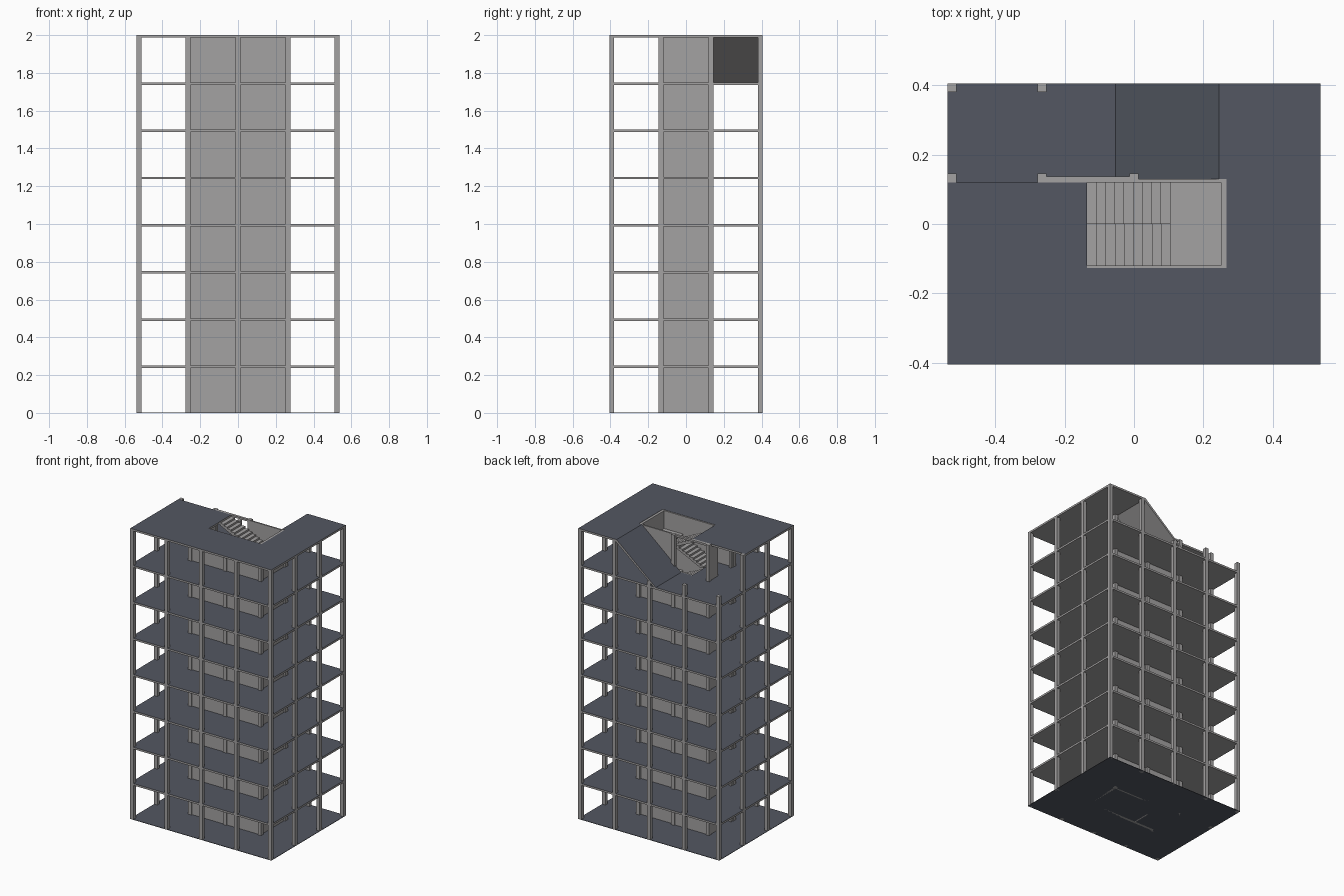
import bpy, bmesh

if "Cube" in bpy.data.objects:
    bpy.data.objects.remove(bpy.data.objects["Cube"])

H = 0.25          # storey height
T = 0.013         # slab thickness
FLOORS = 8
TOP = H * FLOORS


def material(name, rgb):
    m = bpy.data.materials.new(name)
    m.diffuse_color = (*rgb, 1)
    m.use_nodes = True
    m.node_tree.nodes["Principled BSDF"].inputs["Base Color"].default_value = m.diffuse_color
    return m


CONCRETE = material("concrete grey", (0.37, 0.36, 0.36))
FLOOR = material("floor slate", (0.088, 0.097, 0.122))


def finish(name, bm, blue_rule=lambda f: False):
    bmesh.ops.recalc_face_normals(bm, faces=bm.faces)
    bm.normal_update()
    for f in bm.faces:
        f.material_index = 1 if blue_rule(f) else 0
    me = bpy.data.meshes.new(name)
    bm.to_mesh(me)
    bm.free()
    me.materials.append(CONCRETE)
    me.materials.append(FLOOR)
    ob = bpy.data.objects.new(name, me)
    bpy.context.collection.objects.link(ob)
    return ob


def prism(name, profile, y0, y1, rule=lambda f: False):
    """Profile in (x, z), extruded along y."""
    bm = bmesh.new()
    face = bm.faces.new([bm.verts.new((x, y0, z)) for x, z in profile])
    ext = bmesh.ops.extrude_face_region(bm, geom=[face])
    vs = [v for v in ext["geom"] if isinstance(v, bmesh.types.BMVert)]
    bmesh.ops.translate(bm, verts=vs, vec=(0, y1 - y0, 0))
    if not any(len(e.link_faces) == 1 for e in bm.edges):
        return finish(name, bm, rule)
    bm.faces.new([v for v in bm.verts if v not in vs])
    return finish(name, bm, rule)


def box(name, x0, x1, y0, y1, z0, z1):
    return prism(name, [(x0, z0), (x1, z0), (x1, z1), (x0, z1)], y0, y1)


XS = [-0.537, -0.135, 0.245, 0.267, 0.537]
YS = [-0.405, -0.127, 0.12, 0.13, 0.405]


def slab(name, z, thick, keep, rule):
    """Plate made of the grid cells that pass the keep rule."""
    bm = bmesh.new()
    v = [[bm.verts.new((x, y, z)) for y in YS] for x in XS]
    for i in range(4):
        for j in range(4):
            if keep((XS[i] + XS[i + 1]) / 2, (YS[j] + YS[j + 1]) / 2):
                bm.faces.new((v[i][j], v[i + 1][j], v[i + 1][j + 1], v[i][j + 1]))
    bmesh.ops.delete(bm, geom=[a for a in bm.verts if not a.link_faces], context='VERTS')
    tops = bm.faces[:]
    dup = bmesh.ops.duplicate(bm, geom=tops)
    rim = [e for e in bm.edges if e.is_boundary and e.verts[0].index >= -1]
    low = [g for g in dup["geom"] if isinstance(g, bmesh.types.BMVert)]
    lowset = set(low)
    vmap = {a: b for a, b in dup["vert_map"].items() if a not in lowset}
    bmesh.ops.translate(bm, verts=low, vec=(0, 0, -thick))
    for e in rim:
        a, b = e.verts
        if a not in lowset:
            bm.faces.new((a, b, vmap[b], vmap[a]))
    return finish(name, bm, rule)


def in_well(x, y):
    return -0.135 < x < 0.267 and -0.127 < y < 0.13


def on_top(f):
    return f.normal.z > 0.5


# Ground plate, storey slabs and the broken roof
slab("ground_plate", 0.003, 0.003, lambda x, y: True, lambda f: True)
for k in range(1, FLOORS):
    slab(f"floor_slab_{k}", k * H, T, lambda x, y: not in_well(x, y), on_top)
slab("roof_slab", TOP, T,
     lambda x, y: not in_well(x, y) and not (x < 0.245 and y > 0.12), on_top)

# Fallen roof piece leaning on the top storey
prism("fallen_roof_piece",
      [(-0.054, TOP - H), (0.245, TOP), (0.255, TOP - T), (-0.036, TOP - H)],
      0.13, 0.405, on_top)

# Columns; the ones at the broken corner are shorter
C = 0.0125
for i, x in enumerate((-0.5245, -0.265, 0, 0.265, 0.5245)):
    for j, y in enumerate((-0.3925, -0.1325, 0.1325, 0.3925)):
        top = TOP - 0.002
        if j == 3 and i < 3:
            top = (1.815, 1.825, 1.78)[i]
        elif j == 2 and i < 3:
            top = TOP + 0.001
        box(f"column_{i}_{j}", x - C, x + C, y - C, y + C, 0, top)

# Stair core walls
W = TOP - 0.002
box("core_front_wall", -0.265, 0.265, -0.137, -0.12, 0, W)
box("core_right_wall", 0.25, 0.268, -0.13, 0.13, 0, W)
box("core_back_wall_right", 0, 0.265, 0.12, 0.13, 0, W)
box("core_back_wall_left", -0.265, 0, 0.12, 0.137, 0, TOP - H)
box("core_back_beam", -0.265, 0, 0.12, 0.137, TOP - T, TOP)
box("core_left_wall_back", -0.273, -0.257, 0.04, 0.13, 0, W - 0.005)
box("core_left_wall_front", -0.273, -0.257, -0.13, -0.1, 0, W - 0.005)

# Two flights and a half landing per storey
N, X0, X1 = 9, -0.135, 0.105
RUN, RISE = (X1 - X0) / N, H / 2 / (N + 1)


def flight(name, z, start, step, y0, y1):
    pts = [(start, z)]
    for n in range(N):
        pts.append((start + n * step, z + (n + 1) * RISE))
        pts.append((start + (n + 1) * step, z + (n + 1) * RISE))
    end = start + N * step
    pts += [(end, z + N * RISE - 0.016), (start + step, z - 0.004)]
    prism(name, pts, y0, y1)


for k in range(FLOORS):
    z = k * H + 0.003 * (k == 0)
    mid = k * H + H / 2
    flight(f"lower_flight_{k}", z, X0, RUN, -0.12, 0)
    box(f"landing_{k}", X1, 0.25, -0.12, 0.12, mid - T, mid)
    flight(f"upper_flight_{k}", mid, X1, -RUN, 0, 0.12)
    # Lintel over the core doorway
    box(f"door_lintel_{k}", -0.273, -0.257, -0.1, 0.04, (k + 1) * H - 0.04, (k + 1) * H - T)
